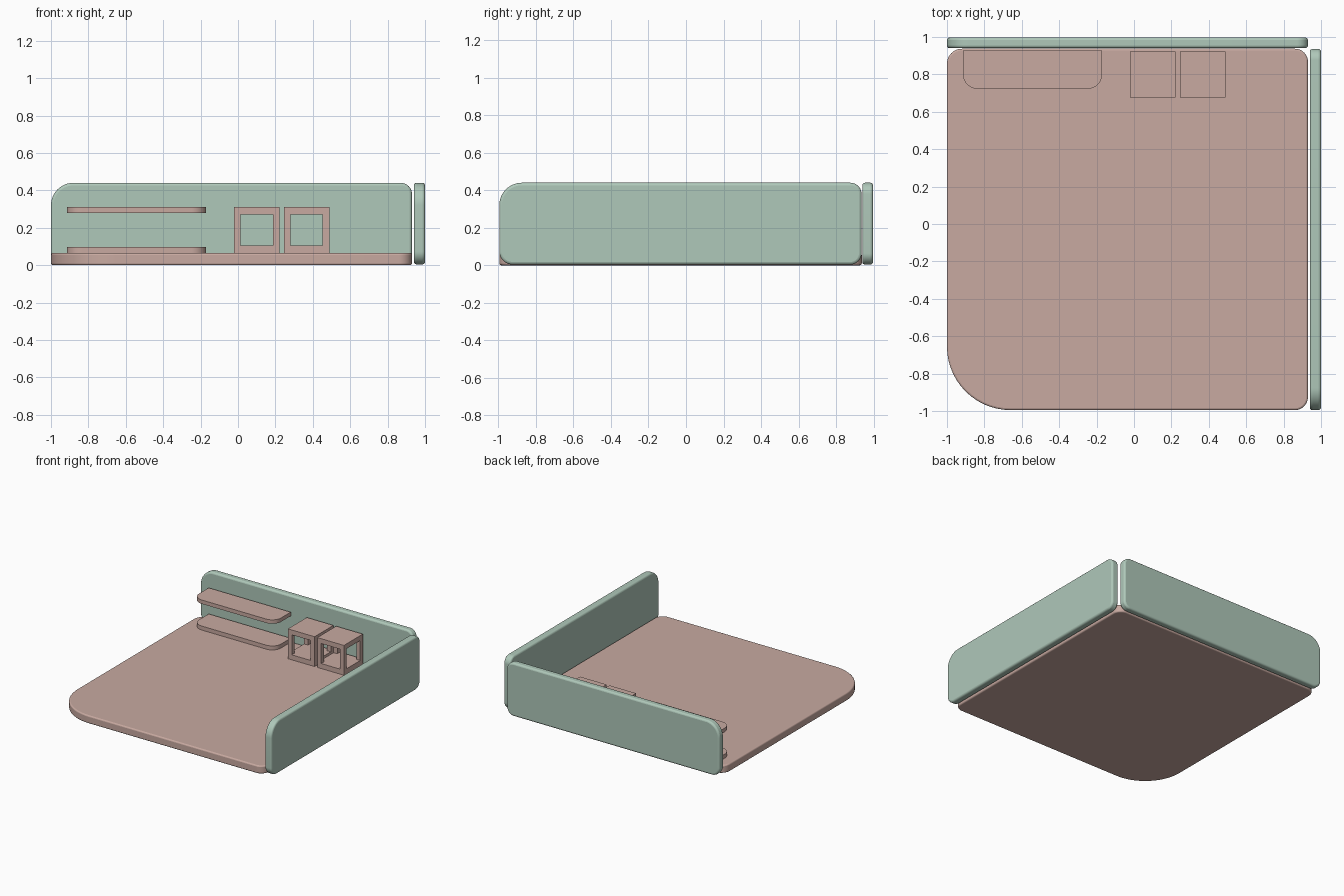
import bpy, bmesh, math
from mathutils import Vector

if "Cube" in bpy.data.objects:
    bpy.data.objects.remove(bpy.data.objects["Cube"])


def material(name, rgb):
    m = bpy.data.materials.new(name)
    m.diffuse_color = (*rgb, 1)
    m.use_nodes = True
    m.node_tree.nodes["Principled BSDF"].inputs["Base Color"].default_value = m.diffuse_color
    return m


PINK = material("dusty_pink", (0.58, 0.40, 0.355))
GREEN = material("sage_green", (0.43, 0.58, 0.49))


def finish(name, bm, mat):
    bmesh.ops.remove_doubles(bm, verts=bm.verts, dist=1e-5)
    bmesh.ops.recalc_face_normals(bm, faces=bm.faces)
    me = bpy.data.meshes.new(name)
    bm.to_mesh(me)
    bm.free()
    me.materials.append(mat)
    ob = bpy.data.objects.new(name, me)
    bpy.context.collection.objects.link(ob)
    return ob


def outline(u0, u1, v0, v1, radii, seg=14):
    """Rounded rectangle; radii order: low-low, high-low, high-high, low-high."""
    pts = []
    corners = [(u0, v0, 1, 1), (u1, v0, -1, 1), (u1, v1, -1, -1), (u0, v1, 1, -1)]
    for i, ((u, v, su, sv), r) in enumerate(zip(corners, radii)):
        if r == 0:
            pts.append((u, v))
            continue
        for k in range(seg + 1):
            a = math.pi * (1 + i / 2) + math.pi / 2 * k / seg
            pts.append((u + su * r + r * math.cos(a), v + sv * r + r * math.sin(a)))
    return pts


def slab(name, rect, radii, w0, w1, place, mat, bevel=0.0):
    """Extrude a rounded rectangle from w0 to w1; place maps (u, v, w) to xyz."""
    bm = bmesh.new()
    pts = outline(*rect, radii)
    face = bm.faces.new([bm.verts.new(place(u, v, w0)) for u, v in pts])
    ext = bmesh.ops.extrude_face_region(bm, geom=[face], use_keep_orig=True)
    move = Vector(place(0, 0, w1)) - Vector(place(0, 0, w0))
    bmesh.ops.translate(bm, vec=move,
                        verts=[g for g in ext["geom"] if isinstance(g, bmesh.types.BMVert)])
    ob = finish(name, bm, mat)
    if bevel:
        mod = ob.modifiers.new("soft_edges", 'BEVEL')
        mod.width, mod.segments = bevel, 3
        mod.limit_method, mod.angle_limit = 'ANGLE', math.radians(40)
    bpy.ops.object.select_all(action='DESELECT')
    bpy.context.view_layer.objects.active = ob
    ob.select_set(True)
    bpy.ops.object.shade_smooth_by_angle(angle=math.radians(35))
    return ob


def flat(u, v, w):
    return (u, v, w)


def facing_front(u, v, w):
    return (u, w, v)


def facing_side(u, v, w):
    return (w, u, v)


# Floor with one large rounded corner
slab("floor", (-1, 0.93, -0.995, 0.937), (0.34, 0.07, 0.07, 0.08), 0, 0.065, flat, PINK, 0.01)

# Two walls
slab("back_wall", (-1, 0.93, 0.004, 0.44), (0.07, 0.06, 0.06, 0.12), 0.94, 0.997,
     facing_front, GREEN, 0.014)
slab("right_wall", (-0.995, 0.936, 0.004, 0.44), (0.07, 0.06, 0.06, 0.12), 0.94, 1.0,
     facing_side, GREEN, 0.014)

# Two shelves with rounded front corners
for name, z0, z1 in (("lower_shelf", 0.064, 0.098), ("upper_shelf", 0.28, 0.312)):
    slab(name, (-0.915, -0.17, 0.722, 0.927), (0.08, 0.08, 0, 0), z0, z1, flat, PINK)


# Open cube: 3x3x3 cells whose middle layer keeps only the corner posts
def open_cube(name, x):
    cuts = [(x, x + 0.035, x + 0.207, x + 0.242),
            (0.677, 0.712, 0.887, 0.922),
            (0.064, 0.106, 0.27, 0.31)]

    def solid(c):
        return all(0 <= i <= 2 for i in c) and (c[2] != 1 or (c[0] != 1 and c[1] != 1))

    bm = bmesh.new()
    cells = [(i, j, k) for i in range(3) for j in range(3) for k in range(3)]
    for c in filter(solid, cells):
        for axis in range(3):
            for side in (0, 1):
                n = list(c)
                n[axis] += 2 * side - 1
                if solid(n):
                    continue
                a, b = (axis + 1) % 3, (axis + 2) % 3
                quad = []
                for da, db in ((0, 0), (1, 0), (1, 1), (0, 1)):
                    p = [0, 0, 0]
                    p[axis] = cuts[axis][c[axis] + side]
                    p[a] = cuts[a][c[a] + da]
                    p[b] = cuts[b][c[b] + db]
                    quad.append(bm.verts.new(p))
                bm.faces.new(quad if side else quad[::-1])
    finish(name, bm, PINK)


open_cube("left_cube", -0.021)
open_cube("right_cube", 0.246)
